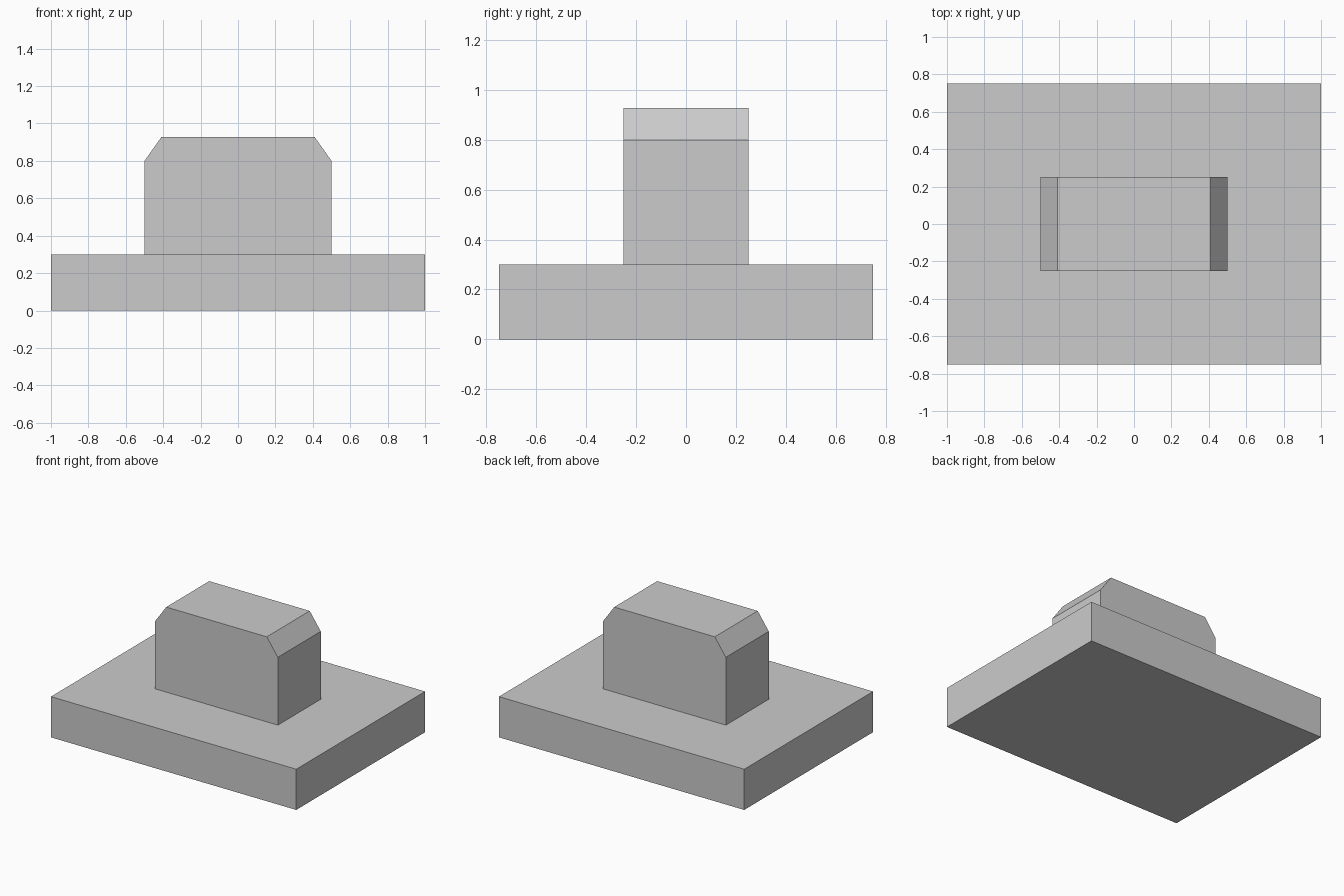
import bpy
import bmesh

if "Cube" in bpy.data.objects:
    bpy.data.objects.remove(bpy.data.objects["Cube"])

grey = bpy.data.materials.new("plain grey")
grey.diffuse_color = (0.6, 0.6, 0.6, 1)
grey.use_nodes = True
grey.node_tree.nodes["Principled BSDF"].inputs["Base Color"].default_value = grey.diffuse_color


def extrude_profile(name, profile, half_depth):
    """Extrude an (x, z) outline along y, centred on y = 0."""
    bm = bmesh.new()
    face = bm.faces.new([bm.verts.new((x, -half_depth, z)) for x, z in profile])
    result = bmesh.ops.extrude_face_region(bm, geom=[face])
    moved = [v for v in result["geom"] if isinstance(v, bmesh.types.BMVert)]
    bmesh.ops.translate(bm, verts=moved, vec=(0, 2 * half_depth, 0))
    bmesh.ops.recalc_face_normals(bm, faces=bm.faces)
    mesh = bpy.data.meshes.new(name)
    bm.to_mesh(mesh)
    bm.free()
    mesh.materials.append(grey)
    obj = bpy.data.objects.new(name, mesh)
    bpy.context.collection.objects.link(obj)
    return obj


def mirrored(half):
    """Complete a right-hand outline with its left-hand reflection."""
    return half + [(-x, z) for x, z in reversed(half)]


# Wide flat base slab
extrude_profile("base_slab", mirrored([(1.0, 0.0), (1.0, 0.3)]), 0.75)

# Upper block with chamfered left and right top edges
extrude_profile("chamfered_block",
                mirrored([(0.5, 0.3), (0.5, 0.8), (0.41, 0.927)]), 0.25)
